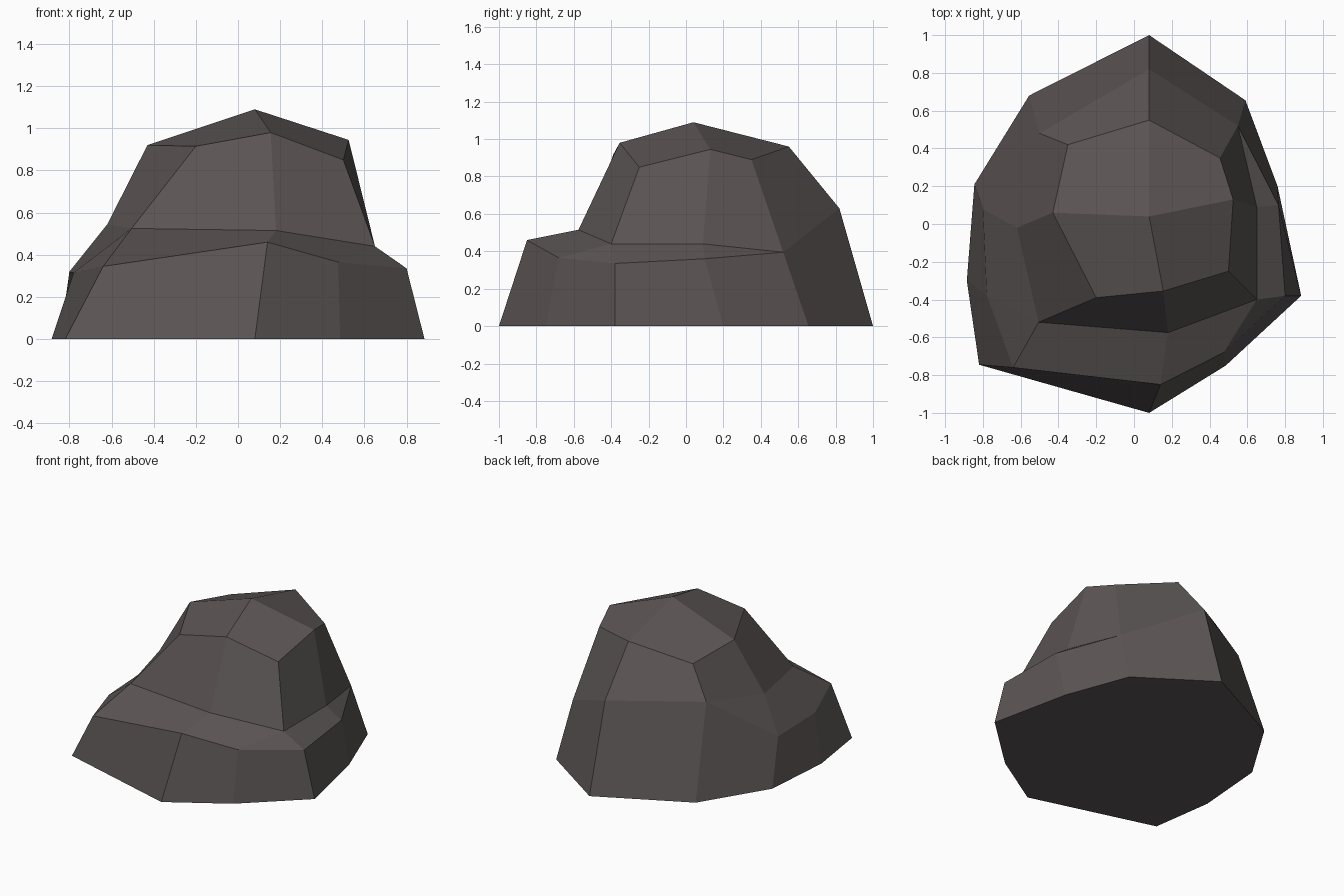
import bpy, bmesh

if "Cube" in bpy.data.objects:
    bpy.data.objects.remove(bpy.data.objects["Cube"])

# Rings run counter-clockwise seen from above, starting at the front.
# Ground outline
base = [(.08, -1, 0), (.485, -.75, 0), (.885, -.38, 0), (.76, .20, 0), (.59, .655, 0),
        (.08, 1, 0), (-.555, .68, 0), (-.845, .21, 0), (-.885, -.30, 0), (-.82, -.745, 0)]
# Shoulder above the ledge (8 corners), and crown rim over it
shoulder = [(.18, -.575, .515), (.65, -.40, .44), (.65, .09, .44), (.55, .52, .395),
            (.08, .82, .63), (-.50, .48, .645), (-.62, -.02, .545), (-.505, -.52, .525)]
crown = [(.155, -.355, .98), (.50, -.25, .85), (.525, .13, .945), (.455, .35, .89),
         (.08, .55, .96), (-.35, .42, .86), (-.43, .06, .92), (-.20, -.39, .915)]
# Outer lip of the ledge; None = no ledge there, the wall meets the shoulder
lip = [(.14, -.85, .46), (.475, -.68, .365), (.80, -.38, .335), (.765, .10, .36), None,
       None, None, (-.80, .08, .32), (-.78, -.375, .315), (-.64, -.76, .345)]
# Which shoulder corner each of the ten outline columns leads to
column = [0, 1, 1, 2, 3, 4, 5, 6, 7, 7]

bm = bmesh.new()


def ring(points):
    return [bm.verts.new(p) for p in points]


def bridge(lower, upper):
    """Join two rings, skipping shared corners (quads, triangles or nothing)."""
    n = len(lower)
    for i in range(n):
        j = (i + 1) % n
        corners = list(dict.fromkeys((lower[i], lower[j], upper[j], upper[i])))
        if len(corners) > 2:
            bm.faces.new(corners)


ground, mid, rim = ring(base), ring(shoulder), ring(crown)
columns = [mid[c] for c in column]
ledge = [bm.verts.new(p) if p else columns[i] for i, p in enumerate(lip)]

bridge(ground, ledge)      # lower wall
bridge(ledge, columns)     # ledge
bridge(mid, rim)           # upper wall
bm.faces.new(ground[::-1])  # underside

# Four facets meeting at the peak
peak = bm.verts.new((.08, .04, 1.09))
for i in range(0, 8, 2):
    a, b, c = rim[i], rim[(i + 1) % 8], rim[(i + 2) % 8]
    bm.faces.new((a, b, c, peak))

bmesh.ops.recalc_face_normals(bm, faces=bm.faces)
mesh = bpy.data.meshes.new("rock")
bm.to_mesh(mesh)
bm.free()

stone = bpy.data.materials.new("dark warm grey stone")
stone.diffuse_color = (.105, .089, .089, 1)
stone.use_nodes = True
stone.node_tree.nodes["Principled BSDF"].inputs["Base Color"].default_value = stone.diffuse_color
mesh.materials.append(stone)
bpy.context.collection.objects.link(bpy.data.objects.new("rock", mesh))
